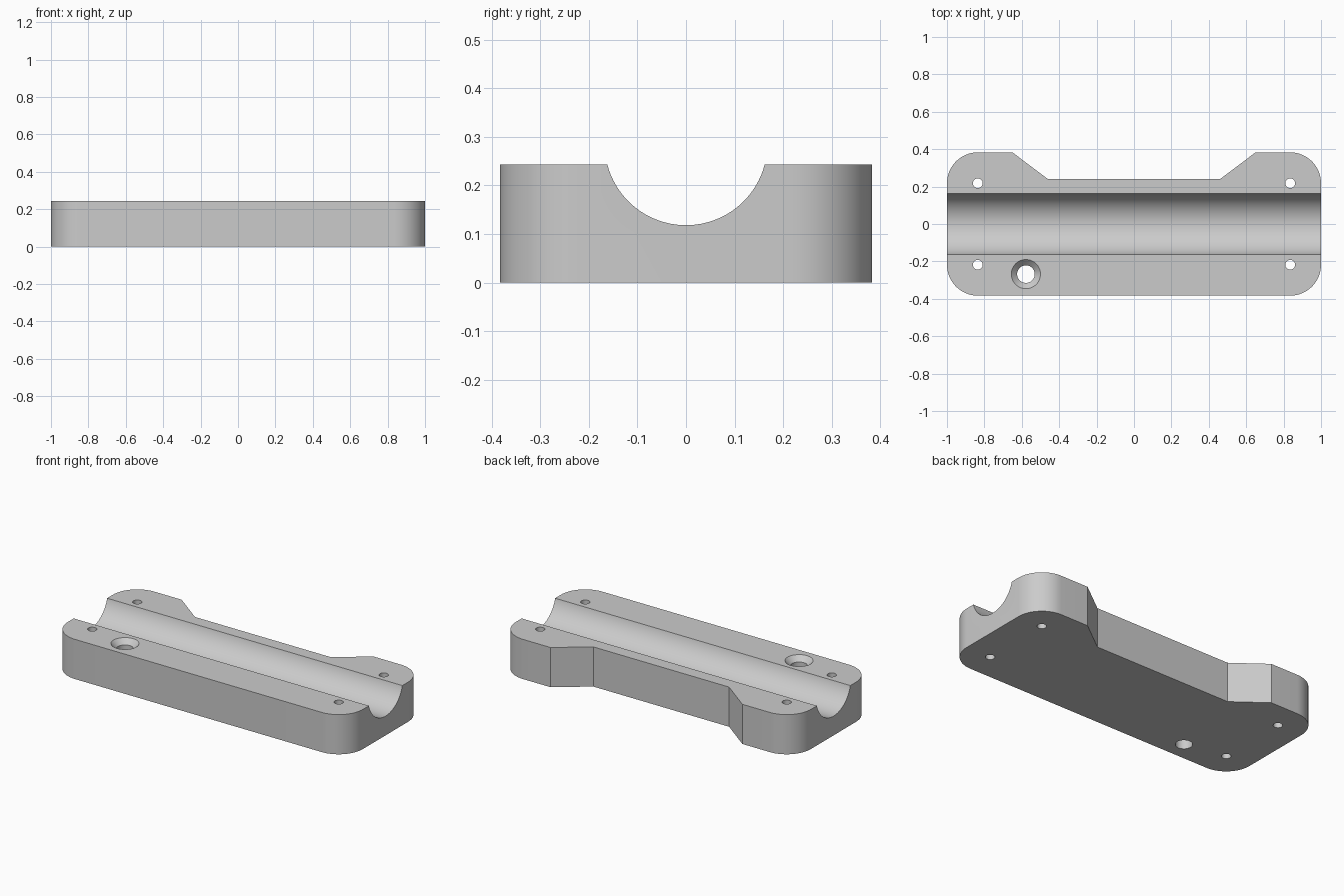
import bpy, bmesh
from math import sin, cos, pi
from mathutils import Matrix

if "Cube" in bpy.data.objects:
    bpy.data.objects.remove(bpy.data.objects["Cube"], do_unlink=True)

HALF_Y = 0.383
HEIGHT = 0.243
CORNER = 0.165

grey = bpy.data.materials.new("plain grey")
grey.use_nodes = True
grey.diffuse_color = (0.6, 0.6, 0.6, 1)
grey.node_tree.nodes["Principled BSDF"].inputs["Base Color"].default_value = grey.diffuse_color


def make_object(name, bm):
    bmesh.ops.recalc_face_normals(bm, faces=bm.faces)
    mesh = bpy.data.meshes.new(name)
    bm.to_mesh(mesh)
    bm.free()
    mesh.materials.append(grey)
    obj = bpy.data.objects.new(name, mesh)
    bpy.context.collection.objects.link(obj)
    return obj


def cylinder(name, matrix, r1, r2, depth, sides):
    bm = bmesh.new()
    bmesh.ops.create_cone(bm, cap_ends=True, segments=sides, radius1=r1,
                          radius2=r2, depth=depth, matrix=matrix)
    return make_object(name, bm)


def corner(sy, start):
    # rounded corner on the +x side, running from the given angle
    cx, cy = 1 - CORNER, sy * (HALF_Y - CORNER)
    angles = [start + pi / 2 * i / 16 for i in range(17)]
    return [(cx + CORNER * cos(a), cy + CORNER * sin(a)) for a in angles]


# Block: rounded plate outline with a tapered recess along the back
half = corner(-1, -pi / 2) + corner(1, 0) + [(0.65, HALF_Y), (0.46, 0.24)]
outline = half + [(-x, y) for x, y in reversed(half)]
bm = bmesh.new()
base = bm.faces.new([bm.verts.new((x, y, 0)) for x, y in outline])
top = bmesh.ops.extrude_face_region(bm, geom=[base])["geom"]
bmesh.ops.translate(bm, vec=(0, 0, HEIGHT),
                    verts=[v for v in top if isinstance(v, bmesh.types.BMVert)])
block = make_object("clamp_block", bm)

# Lengthwise round channel
cutters = [cylinder("channel_cutter",
                    Matrix.Translation((0, 0, 0.2855)) @ Matrix.Rotation(pi / 2, 4, "Y"),
                    0.1675, 0.1675, 3, 96)]

# Four corner screw holes
for sx in (-1, 1):
    for sy in (-1, 1):
        place = Matrix.Translation((sx * 0.835, sy * 0.218, HEIGHT / 2))
        cutters.append(cylinder("corner_hole_cutter", place, 0.026, 0.026, 1, 32))

# Countersunk hole: straight bore plus a cone that continues above the top
bore_x, bore_y = -0.578, -0.268
cutters.append(cylinder("bore_cutter", Matrix.Translation((bore_x, bore_y, HEIGHT / 2)),
                        0.047, 0.047, 1, 48))
cutters.append(cylinder("countersink_cutter", Matrix.Translation((bore_x, bore_y, HEIGHT)),
                        0.047, 0.109, 0.062, 48))

# Apply the cuts, then remove the cutters
bpy.ops.object.select_all(action="DESELECT")
block.select_set(True)
bpy.context.view_layer.objects.active = block
for cutter in cutters:
    cutter.hide_render = True
    cut = block.modifiers.new("cut", "BOOLEAN")
    cut.operation = "DIFFERENCE"
    cut.solver = "EXACT"
    cut.object = cutter
    bpy.ops.object.modifier_apply(modifier=cut.name)
    bpy.data.objects.remove(cutter, do_unlink=True)

bpy.ops.object.shade_smooth_by_angle(angle=pi / 6)
